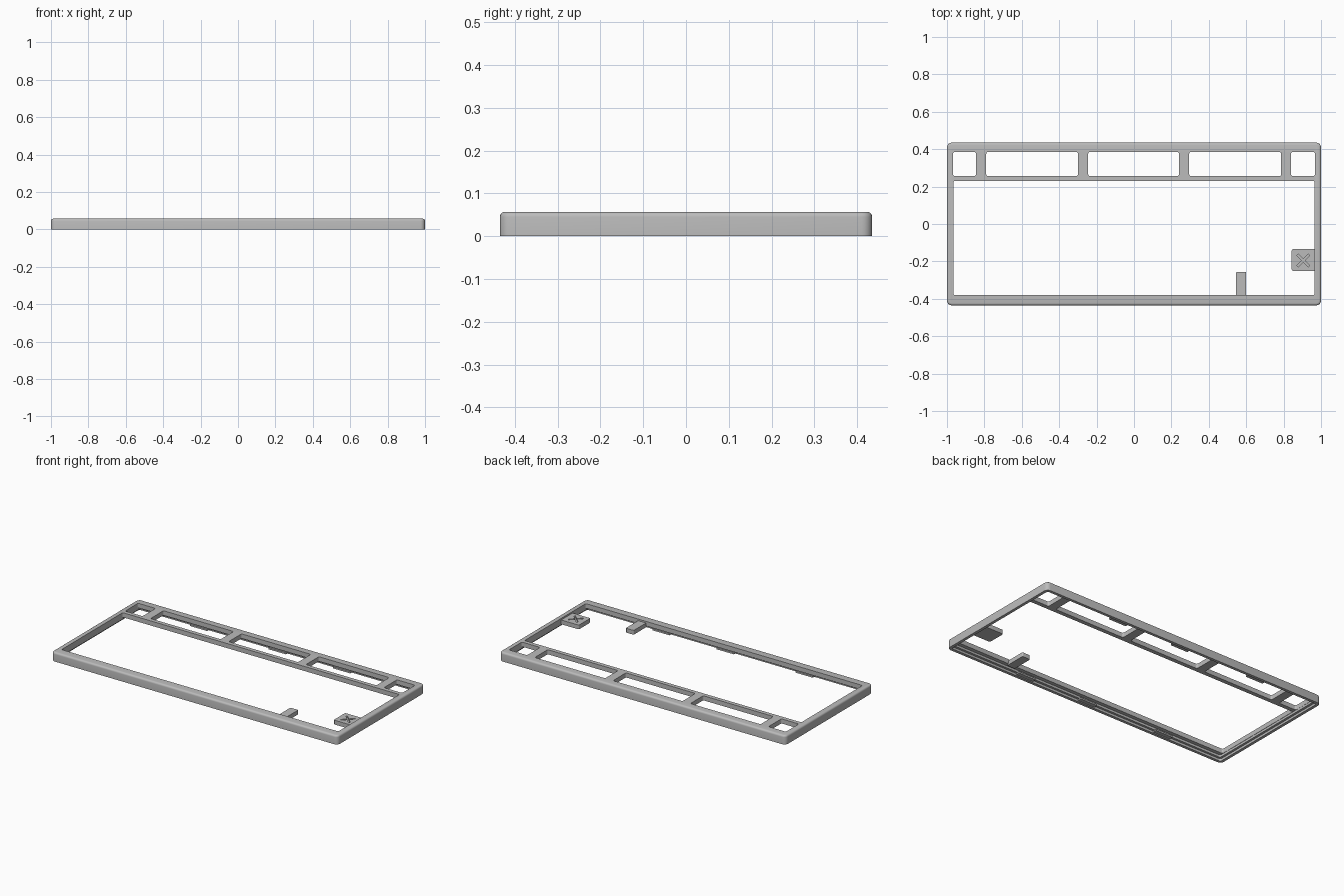
import bpy, bmesh, math
from mathutils import Matrix

if "Cube" in bpy.data.objects:
    bpy.data.objects.remove(bpy.data.objects["Cube"], do_unlink=True)

grey = bpy.data.materials.new("matte grey")
grey.diffuse_color = (0.5, 0.5, 0.5, 1)
grey.use_nodes = True
grey.node_tree.nodes["Principled BSDF"].inputs["Base Color"].default_value = (0.5, 0.5, 0.5, 1)


def box(name, x0, x1, y0, y1, z0, z1, corner=0.0, top=0.0, turn=0.0):
    """Box with rounded vertical corners and an optional rounded top edge."""
    bm = bmesh.new()
    bmesh.ops.create_cube(bm, size=1)
    bmesh.ops.scale(bm, vec=(x1 - x0, y1 - y0, z1 - z0), verts=bm.verts)
    if corner:
        upright = [e for e in bm.edges if abs(e.verts[0].co.z - e.verts[1].co.z) > 1e-4]
        bmesh.ops.bevel(bm, geom=upright, offset=corner, segments=5, profile=0.5, affect='EDGES')
    if top:
        high = (z1 - z0) / 2 - 1e-4
        rim = [e for e in bm.edges if all(v.co.z > high for v in e.verts)]
        bmesh.ops.bevel(bm, geom=rim, offset=top, segments=4, profile=0.5, affect='EDGES')
    bmesh.ops.rotate(bm, verts=bm.verts, matrix=Matrix.Rotation(turn, 3, 'Z'))
    bmesh.ops.translate(bm, verts=bm.verts, vec=((x0 + x1) / 2, (y0 + y1) / 2, (z0 + z1) / 2))
    mesh = bpy.data.meshes.new(name)
    bm.to_mesh(mesh)
    bm.free()
    mesh.materials.append(grey)
    obj = bpy.data.objects.new(name, mesh)
    bpy.context.collection.objects.link(obj)
    return obj


def cut(target, *args, **kw):
    """Subtract a box from the target and discard the cutter."""
    tool = box("cutter", *args, **kw)
    tool.hide_render = True
    mod = target.modifiers.new("cut", 'BOOLEAN')
    mod.operation, mod.solver, mod.object = 'DIFFERENCE', 'EXACT', tool
    bpy.context.view_layer.objects.active = target
    bpy.ops.object.modifier_apply(modifier=mod.name)
    bpy.data.objects.remove(tool, do_unlink=True)


def smooth(obj):
    bpy.ops.object.select_all(action='DESELECT')
    obj.select_set(True)
    bpy.context.view_layer.objects.active = obj
    bpy.ops.object.shade_smooth_by_angle(angle=math.radians(30))


# Outer shell
W, D, H = 1.0, 0.435, 0.057
frame = box("case_frame", -W, W, -D, D, 0, H, corner=0.025, top=0.012)

# Stepped hollow underneath
for wall, depth in ((0.018, 0.014), (0.032, 0.028)):
    cut(frame, -W + wall, W - wall, -D + wall, D - wall, -0.02, depth, corner=0.012)

# Main opening and the row of windows behind it
cut(frame, -0.966, 0.966, -0.38, 0.23, -0.05, 0.1, corner=0.008)
for x0, x1 in ((-0.967, -0.845), (-0.79, -0.3), (-0.245, 0.24), (0.295, 0.787), (0.84, 0.967)):
    cut(frame, x0, x1, 0.256, 0.385, -0.05, 0.1, corner=0.01)
smooth(frame)

# Side tab with an engraved cross
tab = box("side_tab", 0.843, 0.972, -0.25, -0.135, 0.02, 0.047, corner=0.008)
for turn in (45, -45):
    cut(tab, 0.862, 0.948, -0.2, -0.19, 0.037, 0.06, turn=math.radians(turn))
smooth(tab)

# Front finger
finger = box("front_finger", 0.545, 0.6, -0.39, -0.256, 0.02, 0.047, corner=0.007)
smooth(finger)

# Small snap clips along the inside of the front and back walls
for x in (-0.55, 0.0, 0.45):
    box("front_clip", x - 0.06, x + 0.06, -0.42, -0.392, 0.006, 0.016)
    box("back_clip", x - 0.06, x + 0.06, 0.392, 0.42, 0.006, 0.016)
